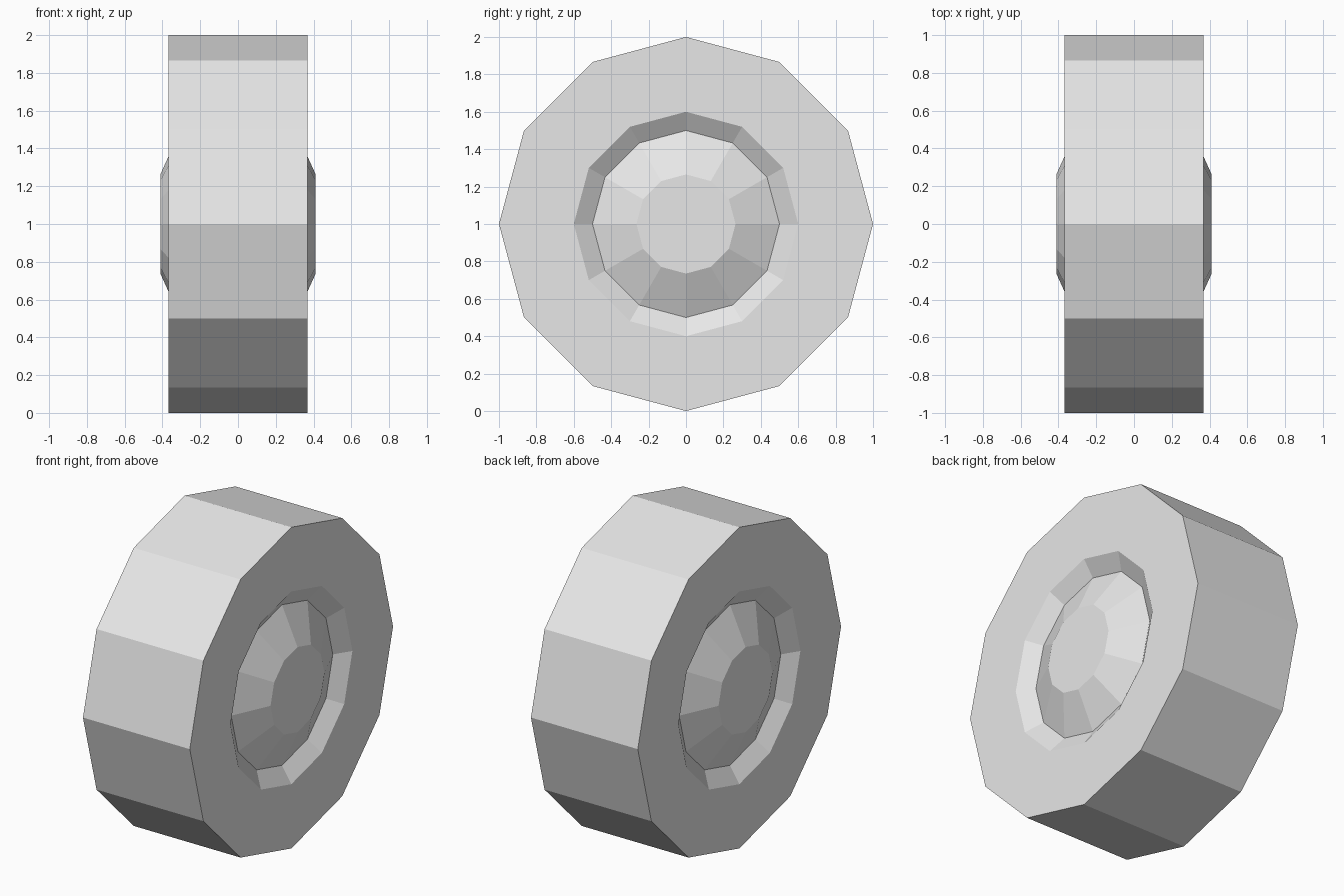
import bpy
import bmesh
from math import sin, cos, tau

SIDES = 12
HALF_WIDTH = 0.368   # tyre sidewall
RIM_DEPTH = 0.303    # bottom of the recess
HUB_FACE = 0.41      # outer face of the hub

cube = bpy.data.objects.get("Cube")
if cube:
    bpy.data.objects.remove(cube, do_unlink=True)

grey = bpy.data.materials.new("light_grey")
grey.use_nodes = True
grey.diffuse_color = (0.8, 0.8, 0.8, 1)
grey.node_tree.nodes["Principled BSDF"].inputs["Base Color"].default_value = grey.diffuse_color


def lathe(name, profile, cap_end=False):
    """Turn (x, radius) points round the axle into a flat-faced part."""
    bm = bmesh.new()
    rings = [[bm.verts.new((x, r * sin(tau * i / SIDES), r * cos(tau * i / SIDES)))
              for i in range(SIDES)] for x, r in profile]
    for a, b in zip(rings, rings[1:]):
        for i in range(SIDES):
            j = (i + 1) % SIDES
            bm.faces.new((a[i], a[j], b[j], b[i]))
    if cap_end:
        bm.faces.new(rings[-1])
    bmesh.ops.recalc_face_normals(bm, faces=bm.faces)
    # Open parts must face away from the wheel centre
    cap = max(bm.faces, key=lambda f: abs(f.calc_center_median().x))
    if cap.normal.x * cap.calc_center_median().x < 0:
        bmesh.ops.reverse_faces(bm, faces=bm.faces)
    mesh = bpy.data.meshes.new(name)
    bm.to_mesh(mesh)
    bm.free()
    mesh.materials.append(grey)
    obj = bpy.data.objects.new(name, mesh)
    obj.location.z = 1
    bpy.context.collection.objects.link(obj)
    return obj


# Tyre: tread, flat sidewalls and sloping rim recesses
half = [(HALF_WIDTH, 1), (HALF_WIDTH, 0.6), (RIM_DEPTH, 0.5)]
lathe("tyre", [(-x, r) for x, r in reversed(half)] + half)

# Hubs: shallow tapered discs rising from the recess on both sides
for name, side in (("left_hub", 1), ("right_hub", -1)):
    lathe(name, [(side * RIM_DEPTH, 0.5), (side * HUB_FACE, 0.265)], cap_end=True)
